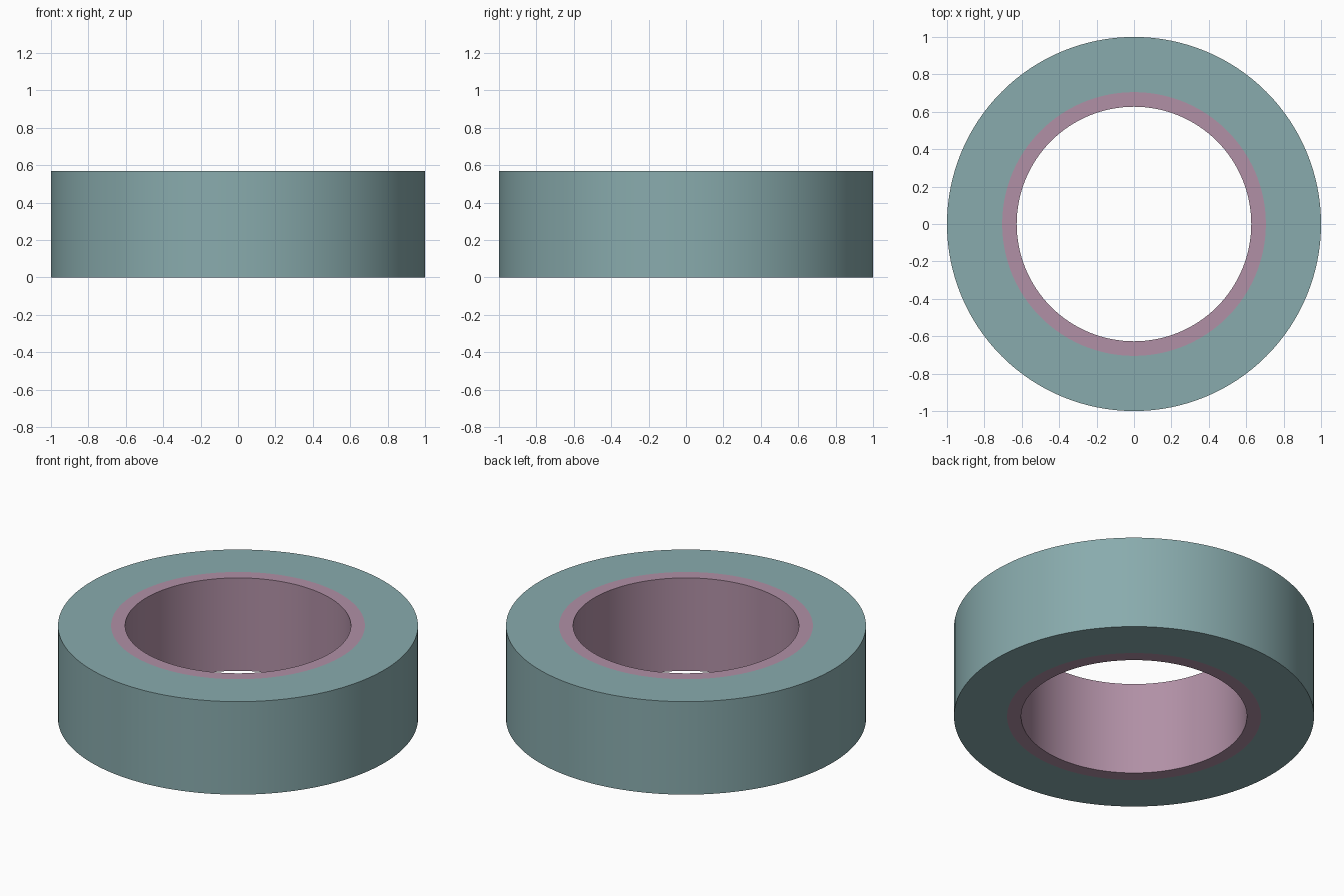
import bpy, bmesh, math

if "Cube" in bpy.data.objects:
    bpy.data.objects.remove(bpy.data.objects["Cube"])

SEGMENTS = 128
HEIGHT = 0.57


def ring(name, r_in, r_out, color):
    """Closed tube: a rectangular profile swept around the z axis."""
    bm = bmesh.new()
    profile = [(r_in, 0), (r_out, 0), (r_out, HEIGHT), (r_in, HEIGHT)]
    loops = []
    for i in range(SEGMENTS):
        a = 2 * math.pi * i / SEGMENTS
        loops.append([bm.verts.new((r * math.cos(a), r * math.sin(a), z)) for r, z in profile])
    for i in range(SEGMENTS):
        p, q = loops[i], loops[(i + 1) % SEGMENTS]
        for j in range(4):
            k = (j + 1) % 4
            bm.faces.new((p[j], q[j], q[k], p[k]))
    bmesh.ops.recalc_face_normals(bm, faces=bm.faces)
    mesh = bpy.data.meshes.new(name)
    bm.to_mesh(mesh)
    bm.free()
    obj = bpy.data.objects.new(name, mesh)
    bpy.context.collection.objects.link(obj)
    mat = bpy.data.materials.new(name + "_material")
    mat.diffuse_color = (*color, 1)
    mat.use_nodes = True
    mat.node_tree.nodes["Principled BSDF"].inputs["Base Color"].default_value = mat.diffuse_color
    mesh.materials.append(mat)
    # smooth walls, crisp rims
    bpy.ops.object.select_all(action='DESELECT')
    obj.select_set(True)
    bpy.context.view_layer.objects.active = obj
    bpy.ops.object.shade_smooth_by_angle(angle=math.radians(30))
    return obj


# wound tape around the outside, thin core lining the hole
ring("tape_winding", 0.705, 1.0, (0.25, 0.41, 0.42))
ring("inner_core", 0.627, 0.705, (0.44, 0.28, 0.38))
